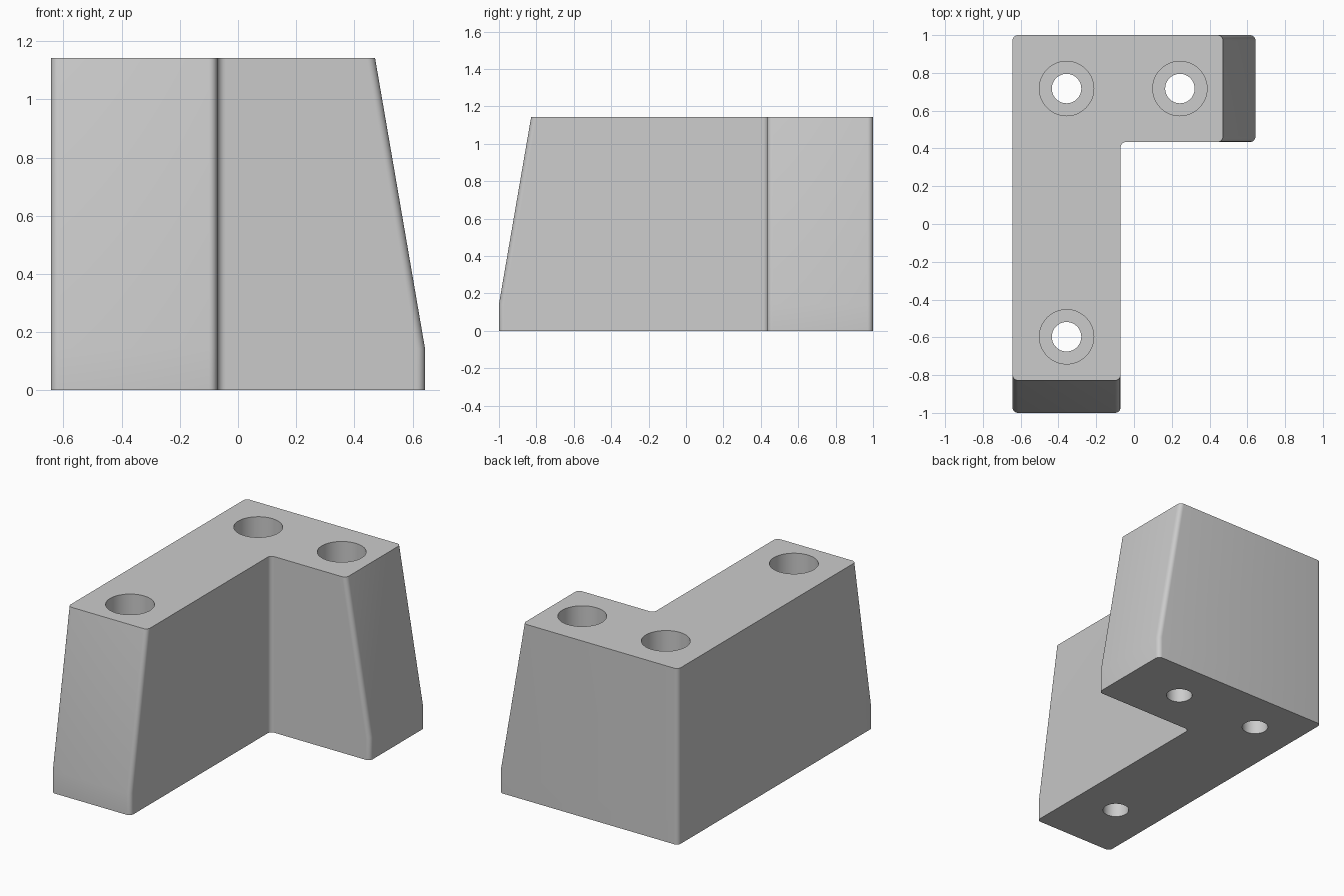
import bpy, bmesh, math
from mathutils import Vector

cube = bpy.data.objects.get("Cube")
if cube:
    bpy.data.objects.remove(cube, do_unlink=True)

HEIGHT, BASE, SLOPE, FILLET = 1.143, 0.143, 0.172, 0.029

grey = bpy.data.materials.new("plain grey")
grey.use_nodes = True
grey.diffuse_color = (0.6, 0.6, 0.6, 1)
grey.node_tree.nodes["Principled BSDF"].inputs["Base Color"].default_value = (0.6, 0.6, 0.6, 1)


def rounded_outline(inset):
    """L-shaped outline whose two arm ends are pulled in by inset."""
    right, front = 0.643 - inset, -1 + inset
    corners = [Vector(c) for c in ((-0.643, front), (-0.071, front), (-0.071, 0.434),
                                   (right, 0.434), (right, 1), (-0.643, 1))]
    points = []
    for i, corner in enumerate(corners):
        a = (corners[i - 1] - corner).normalized()
        b = (corners[(i + 1) % len(corners)] - corner).normalized()
        centre = corner + (a + b) * FILLET
        for step in range(7):
            t = math.radians(15 * step)
            points.append(centre - (b * math.cos(t) + a * math.sin(t)) * FILLET)
    return points


def add_object(name, bm):
    bmesh.ops.recalc_face_normals(bm, faces=bm.faces)
    mesh = bpy.data.meshes.new(name)
    bm.to_mesh(mesh)
    bm.free()
    mesh.materials.append(grey)
    obj = bpy.data.objects.new(name, mesh)
    bpy.context.collection.objects.link(obj)
    return obj


# Corner block: straight base, then arm ends sloping in towards the top
bm = bmesh.new()
rings = [[bm.verts.new((p.x, p.y, z)) for p in rounded_outline(inset)]
         for z, inset in ((0, 0), (BASE, 0), (HEIGHT, SLOPE))]
for low, high in zip(rings, rings[1:]):
    for i in range(len(low)):
        j = (i + 1) % len(low)
        bm.faces.new((low[i], low[j], high[j], high[i]))
bm.faces.new(rings[0])
bm.faces.new(rings[-1])
block = add_object("corner_block", bm)

# Counterbored screw holes, each cut by one stepped solid of revolution
bm = bmesh.new()
SIDES = 48
for x, y in ((-0.357, 0.717), (0.243, 0.717), (-0.357, -0.597)):
    loops = [[bm.verts.new((x + r * math.cos(math.tau * k / SIDES),
                            y + r * math.sin(math.tau * k / SIDES), z)) for k in range(SIDES)]
             for r, z in ((0.078, -0.1), (0.078, BASE), (0.144, BASE), (0.144, HEIGHT + 0.1))]
    for low, high in zip(loops, loops[1:]):
        for i in range(SIDES):
            j = (i + 1) % SIDES
            bm.faces.new((low[i], low[j], high[j], high[i]))
    bm.faces.new(loops[0])
    bm.faces.new(loops[-1])
cutter = add_object("screw_hole_cutter", bm)
cutter.hide_render = True

cut = block.modifiers.new("screw holes", "BOOLEAN")
cut.operation = "DIFFERENCE"
cut.solver = "EXACT"
cut.object = cutter

# Apply the cut, then shade fillets and holes smooth
bpy.ops.object.select_all(action="DESELECT")
block.select_set(True)
bpy.context.view_layer.objects.active = block
bpy.ops.object.modifier_apply(modifier=cut.name)
bpy.data.objects.remove(cutter, do_unlink=True)
bpy.ops.object.shade_smooth_by_angle(angle=math.radians(30))
for poly in block.data.polygons:
    if abs(poly.normal.z) > 0.99:
        poly.use_smooth = False
